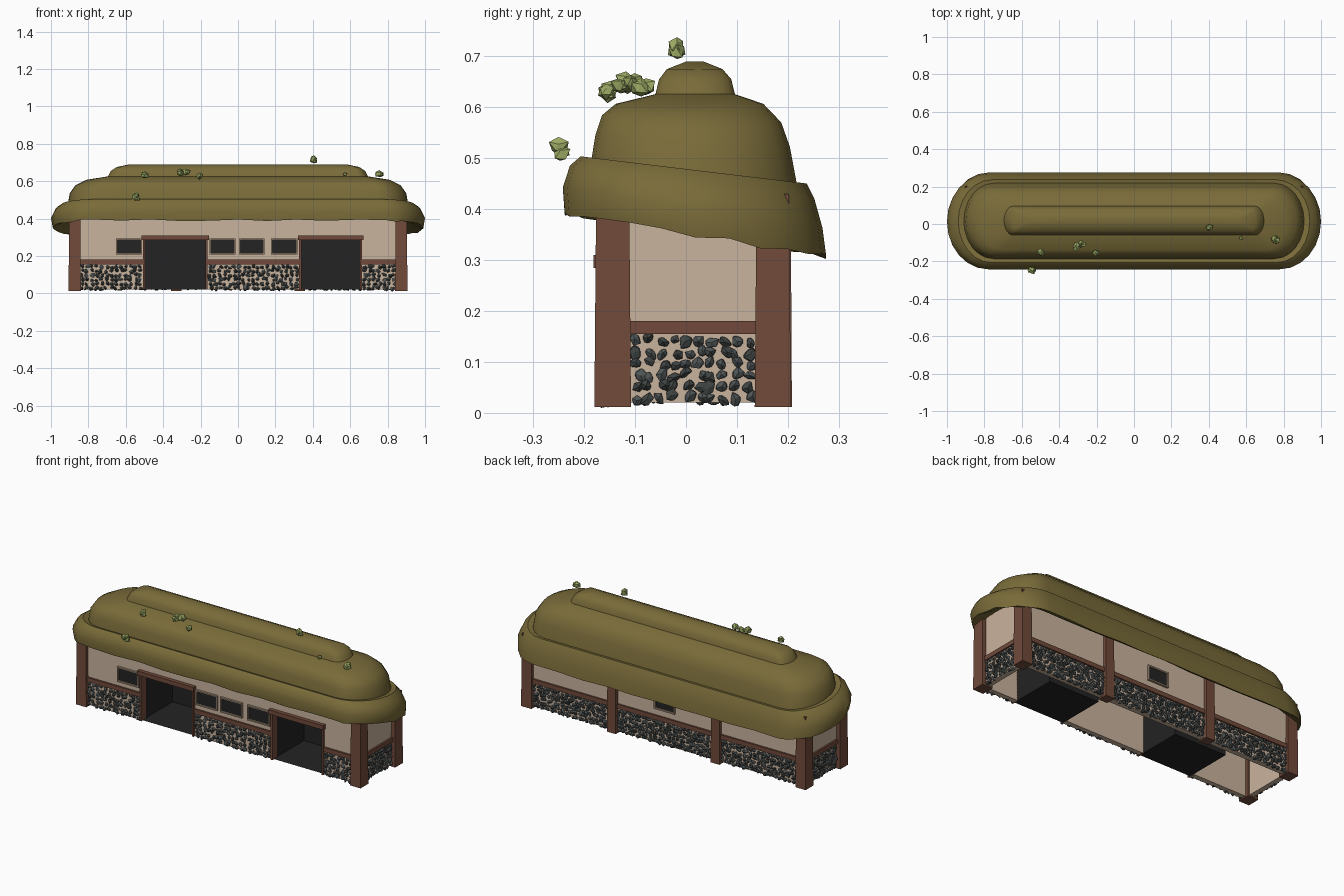
import bpy, bmesh, math, random
from mathutils import Vector, Matrix

if "Cube" in bpy.data.objects:
    bpy.data.objects.remove(bpy.data.objects["Cube"])

random.seed(7)


def material(name, r, g, b):
    lin = [((c / 255 + 0.055) / 1.055) ** 2.4 for c in (r, g, b)]
    m = bpy.data.materials.new(name)
    m.diffuse_color = (*lin, 1)
    m.use_nodes = True
    m.node_tree.nodes["Principled BSDF"].inputs["Base Color"].default_value = m.diffuse_color
    return m


THATCH = material("thatch_olive", 121, 107, 57)
PLASTER = material("plaster_beige", 202, 179, 157)
WOOD = material("wood_brown", 113, 74, 59)
DARK = material("opening_black", 35, 35, 36)
STONE = material("stone_grey", 80, 86, 86)
STONE_DARK = material("stone_dark", 62, 67, 66)
FRAME = material("window_frame_tan", 165, 143, 122)
LEAF = material("moss_green", 156, 170, 100)


def finish(name, bm, mats, smooth=None):
    bmesh.ops.recalc_face_normals(bm, faces=bm.faces)
    me = bpy.data.meshes.new(name)
    bm.to_mesh(me)
    bm.free()
    for m in mats:
        me.materials.append(m)
    if smooth:
        me.shade_smooth()
        me.set_sharp_from_angle(angle=math.radians(smooth))
    ob = bpy.data.objects.new(name, me)
    bpy.context.collection.objects.link(ob)
    return ob


def add_box(bm, x0, x1, y0, y1, z0, z1, taper=1.0):
    vs = bmesh.ops.create_cube(bm, size=1)["verts"]
    for v in vs:
        k = taper if v.co.z > 0 else 1
        v.co = Vector(((x0 + x1) / 2 + v.co.x * (x1 - x0) * k,
                       (y0 + y1) / 2 + v.co.y * (y1 - y0) * k,
                       (z0 + z1) / 2 + v.co.z * (z1 - z0)))
    return vs


def boxes(name, mat, items, taper=1.0):
    bm = bmesh.new()
    for b in items:
        add_box(bm, *b, taper)
    return finish(name, bm, [mat])


# Main dimensions
YF, YB, XE, T = -0.16, 0.185, 0.88, 0.03
Z0, TOP, BELT = 0.02, 0.425, 0.155
DOORS = [(-0.50, -0.17), (0.335, 0.655)]
SOLID = [(-XE, -0.50), (-0.17, 0.335), (0.655, XE)]

# Plaster walls, with the front one split around the doorways
boxes("front_wall", PLASTER, [(a, b, YF, YF + T, Z0, TOP) for a, b in SOLID]
      + [(a, b, YF, YF + T, 0.285, TOP) for a, b in DOORS])
boxes("back_wall", PLASTER, [(-XE, XE, YB - T, YB, Z0, TOP)])
for side, s in (("left", -1), ("right", 1)):
    x0, x1 = sorted((s * XE, s * (XE - T)))
    boxes(side + "_end_wall", PLASTER, [(x0, x1, YF + T, YB - T, Z0, TOP)])

# Dark rooms behind the doorways, open at the front
for n, (a, b) in enumerate(DOORS):
    bm = bmesh.new()
    add_box(bm, a, b, YF + 0.004, 0.12, Z0, 0.287)
    front = min(bm.faces, key=lambda f: f.calc_center_median().y)
    bmesh.ops.delete(bm, geom=[front], context="FACES_ONLY")
    finish(f"door_room_{n + 1}", bm, [DARK])
    # Timber lintel and thin jambs
    boxes(f"door_lintel_{n + 1}", WOOD, [(a - 0.015, b + 0.015, YF - 0.022, YF + T, 0.285, 0.31)])
    boxes(f"door_jambs_{n + 1}", WOOD, [(a - 0.008, a + 0.004, YF - 0.012, YF + T, Z0, 0.285),
                                        (b - 0.004, b + 0.008, YF - 0.012, YF + T, Z0, 0.285)])

# Belt rail all round
BP = 0.01
boxes("belt_rail", WOOD, [(a, b, YF - BP, YF + 0.005, BELT, 0.18) for a, b in SOLID]
      + [(-XE, XE, YB - 0.005, YB + BP, BELT, 0.18)]
      + [(s * (XE + 0.0025) - 0.0075, s * (XE + 0.0025) + 0.0075, YF, YB, BELT, 0.18) for s in (-1, 1)])

# Corner posts and two posts along the back
boxes("corner_posts", WOOD, [(s * 0.873 - 0.033, s * 0.873 + 0.033, y0, y1, 0.012, 0.43)
                             for s in (-1, 1) for y0, y1 in ((-0.18, -0.108), (0.135, 0.206))], 0.9)
boxes("back_posts", WOOD, [(x - 0.028, x + 0.028, 0.15, 0.208, 0.012, 0.42) for x in (-0.33, 0.33)], 0.92)


# Windows: frame bars around a dark pane
def window(name, x0, x1, z0, z1, y, d):
    def bar(a, b, c, e, depth):
        return (a, b, min(y, y + d * depth), max(y, y + d * depth), c, e)
    w = 0.008
    boxes(name + "_pane", DARK, [bar(x0, x1, z0, z1, 0.003)])
    boxes(name + "_frame", FRAME, [bar(x0 - w, x1 + w, z0 - w, z0, 0.012), bar(x0 - w, x1 + w, z1, z1 + w, 0.012),
                                   bar(x0 - w, x0, z0, z1, 0.012), bar(x1, x1 + w, z0, z1, 0.012)])


for n, (a, b) in enumerate([(-0.643, -0.522), (-0.145, -0.022), (0.013, 0.135), (0.185, 0.31)]):
    window(f"front_window_{n + 1}", a, b, 0.215, 0.285, YF, -1)
window("back_window", -0.055, 0.06, 0.225, 0.295, YB, 1)


# Rubble stone cladding: jittered low-poly lumps set on the lower wall
def rubble(name, origin, along, normal, length, step):
    bm = bmesh.new()
    origin, along, normal = Vector(origin), Vector(along), Vector(normal)
    cols, rows = max(1, round(length / step)), 6
    for i in range(cols):
        for j in range(rows):
            u = (i + 0.5 + random.uniform(-0.3, 0.3)) * length / cols
            z = 0.018 + (j + 0.5 + random.uniform(-0.25, 0.25)) * 0.135 / rows
            c = origin + along * u + Vector((0, 0, z))
            ang = random.uniform(0, math.tau)
            ru, rz = random.uniform(0.011, 0.016), random.uniform(0.009, 0.014)
            mat_i = int(random.random() < 0.4)
            vs = bmesh.ops.create_icosphere(bm, subdivisions=1, radius=1)["verts"]
            for v in vs:
                p = v.co * random.uniform(0.7, 1.25)
                a, b = p.x * ru, p.y * rz
                a, b = a * math.cos(ang) - b * math.sin(ang), a * math.sin(ang) + b * math.cos(ang)
                v.co = c + along * a + Vector((0, 0, b)) + normal * p.z * 0.013
                v.co.z = max(v.co.z, 0.0)
            for f in {f for v in vs for f in v.link_faces}:
                f.material_index = mat_i
    finish(name, bm, [STONE, STONE_DARK])


for n, (a, b) in enumerate([(-0.845, -0.51), (-0.16, 0.325), (0.665, 0.845)]):
    rubble(f"front_stones_{n + 1}", (a, YF, 0), (1, 0, 0), (0, -1, 0), b - a, 0.025)
for n, (a, b) in enumerate([(-0.845, -0.355), (-0.305, 0.305), (0.355, 0.845)]):
    rubble(f"back_stones_{n + 1}", (a, YB, 0), (1, 0, 0), (0, 1, 0), b - a, 0.022)
for side, s in (("left", -1), ("right", 1)):
    rubble(side + "_end_stones", (s * XE, -0.108, 0), (0, 1, 0), (s, 0, 0), 0.245, 0.024)

# Thatched roof: lofted rounded rings (half length, straight half, y min, y max, z, slope over y)
RINGS = [
    (0.87, 0.70, -0.15, 0.175, 0.415, -0.10), (0.965, 0.77, -0.222, 0.25, 0.362, -0.165),
    (0.99, 0.78, -0.238, 0.275, 0.353, -0.165), (1.0, 0.78, -0.242, 0.268, 0.405, -0.155),
    (0.975, 0.77, -0.228, 0.252, 0.455, -0.135), (0.94, 0.76, -0.207, 0.237, 0.479, -0.12),
    (0.91, 0.75, -0.186, 0.218, 0.474, -0.12), (0.90, 0.75, -0.178, 0.204, 0.535, -0.06),
    (0.87, 0.73, -0.165, 0.187, 0.578, -0.04), (0.81, 0.70, -0.138, 0.152, 0.607, 0.0),
    (0.695, 0.645, -0.06, 0.096, 0.626, 0.0), (0.68, 0.635, -0.053, 0.089, 0.655, 0.0),
    (0.65, 0.62, -0.038, 0.072, 0.675, 0.0), (0.58, 0.57, 0.0, 0.035, 0.69, 0.0)]
N, S = 12, 10   # segments per rounded end, per straight side
bm = bmesh.new()
loops = []
for r, (xh, s, y0, y1, z, slope) in enumerate(RINGS):
    cy, ry = (y0 + y1) / 2, (y1 - y0) / 2
    pts = []
    for d in (1, -1):
        for k in range(N + 1):
            t = -math.pi / 2 + math.pi * k / N
            pts.append((d * (s + (xh - s) * math.cos(t)), cy + d * ry * math.sin(t)))
        pts += [(d * s * (1 - 2 * k / S), cy + d * ry) for k in range(1, S)]
    loops.append([bm.verts.new((x, y, z + slope * y + (random.uniform(-0.006, 0.004) if r in (1, 2) else 0)))
                  for x, y in pts])
for lo, hi in zip(loops, loops[1:]):
    for k in range(len(lo)):
        m = (k + 1) % len(lo)
        bm.faces.new((lo[k], lo[m], hi[m], hi[k]))
bm.faces.new(loops[-1])
bm.faces.new(loops[0][::-1])
finish("thatched_roof", bm, [THATCH], 38)

# Moss tufts on the roof: jittered clumps
bm = bmesh.new()
for x, y, z, rad in [(-0.545, -0.247, 0.515, 0.025), (-0.50, -0.15, 0.632, 0.024), (-0.31, -0.12, 0.648, 0.027),
                     (-0.275, -0.108, 0.65, 0.024), (-0.20, -0.155, 0.632, 0.023), (0.41, -0.012, 0.713, 0.025),
                     (0.755, -0.08, 0.638, 0.026), (0.57, -0.075, 0.64, 0.014)]:
    for k in range(3):
        off = Vector([random.uniform(-0.3, 0.3) * rad for _ in range(3)])
        vs = bmesh.ops.create_icosphere(bm, subdivisions=1, radius=rad * 0.75)["verts"]
        for v in vs:
            v.co = Vector((x, y, z)) + off + v.co * random.uniform(0.65, 1.25)
finish("moss_tufts", bm, [LEAF])
